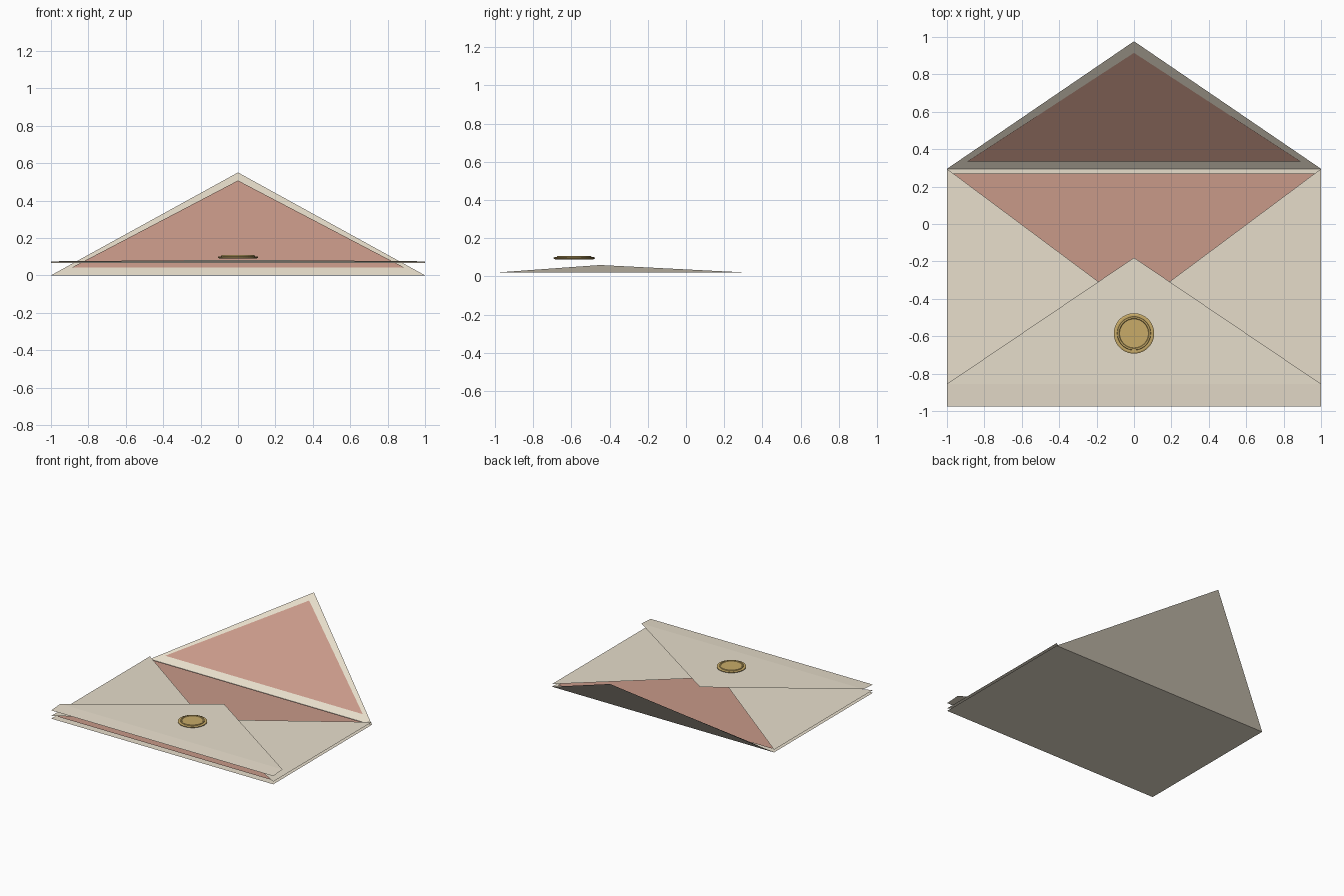
import bpy, bmesh
from math import cos, sin, tau

if "Cube" in bpy.data.objects:
    bpy.data.objects.remove(bpy.data.objects["Cube"])


def material(name, rgb):
    m = bpy.data.materials.new(name)
    m.diffuse_color = (*rgb, 1)
    m.use_nodes = True
    m.node_tree.nodes["Principled BSDF"].inputs["Base Color"].default_value = m.diffuse_color
    return m


paper = material("cream_paper", (0.80, 0.73, 0.60))
lining = material("rose_lining", (0.58, 0.32, 0.25))
gold = material("gold_wax", (0.58, 0.41, 0.14))


def add_object(name, bm, mat):
    mesh = bpy.data.meshes.new(name)
    bm.to_mesh(mesh)
    bm.free()
    obj = bpy.data.objects.new(name, mesh)
    mesh.materials.append(mat)
    bpy.context.collection.objects.link(obj)
    return obj


def sheet(name, mat, points, faces=None):
    bm = bmesh.new()
    verts = [bm.verts.new(p) for p in points]
    for f in faces or [range(len(points))]:
        bm.faces.new([verts[i] for i in f])
    bm.normal_update()
    return add_object(name, bm, mat)


def rectangle(x, y0, y1, z):
    return [(-x, y0, z), (x, y0, z), (x, y1, z), (-x, y1, z)]


# Back panel and its lining
FRONT, FOLD = -0.975, 0.295
sheet("back_panel", paper, rectangle(1, FRONT, FOLD, 0))
sheet("body_lining", lining, rectangle(0.965, -0.94, 0.27, 0.012))

# Side flaps meeting in the middle
for side, s in (("left", -1), ("right", 1)):
    pts = [(s, FRONT, 0.022), (s, FOLD, 0.022), (0, -0.45, 0.06)]
    sheet(side + "_flap", paper, pts if s > 0 else pts[::-1])

# Bottom flap with a soft crease near the front edge
sheet("bottom_flap", paper,
      [(-1, FRONT, 0.067), (1, FRONT, 0.067), (1, -0.855, 0.075),
       (0, -0.18, 0.083), (-1, -0.855, 0.075)],
      [(0, 1, 2, 4), (4, 2, 3)])

# Raised top flap and its lining
sheet("top_flap", paper, [(-1, FOLD, 0), (1, FOLD, 0), (0, 0.977, 0.55)])
sheet("top_flap_lining", lining,
      [(-0.89, 0.335, 0.041), (0.89, 0.335, 0.041), (0, 0.915, 0.507)])

# Wax seal turned from a stepped profile
profile = [(0.10, 0.090), (0.108, 0.094), (0.108, 0.099), (0.100, 0.102),
           (0.090, 0.102), (0.088, 0.108), (0.080, 0.108), (0.077, 0.104)]
N = 48
bm = bmesh.new()
rings = [[bm.verts.new((r * cos(tau * i / N), -0.585 + r * sin(tau * i / N), z))
          for i in range(N)] for r, z in profile]
for low, high in zip(rings, rings[1:]):
    for i in range(N):
        j = (i + 1) % N
        bm.faces.new((low[i], low[j], high[j], high[i]))
bm.faces.new(rings[0][::-1])
bm.faces.new(rings[-1])
bm.normal_update()
add_object("wax_seal", bm, gold)
